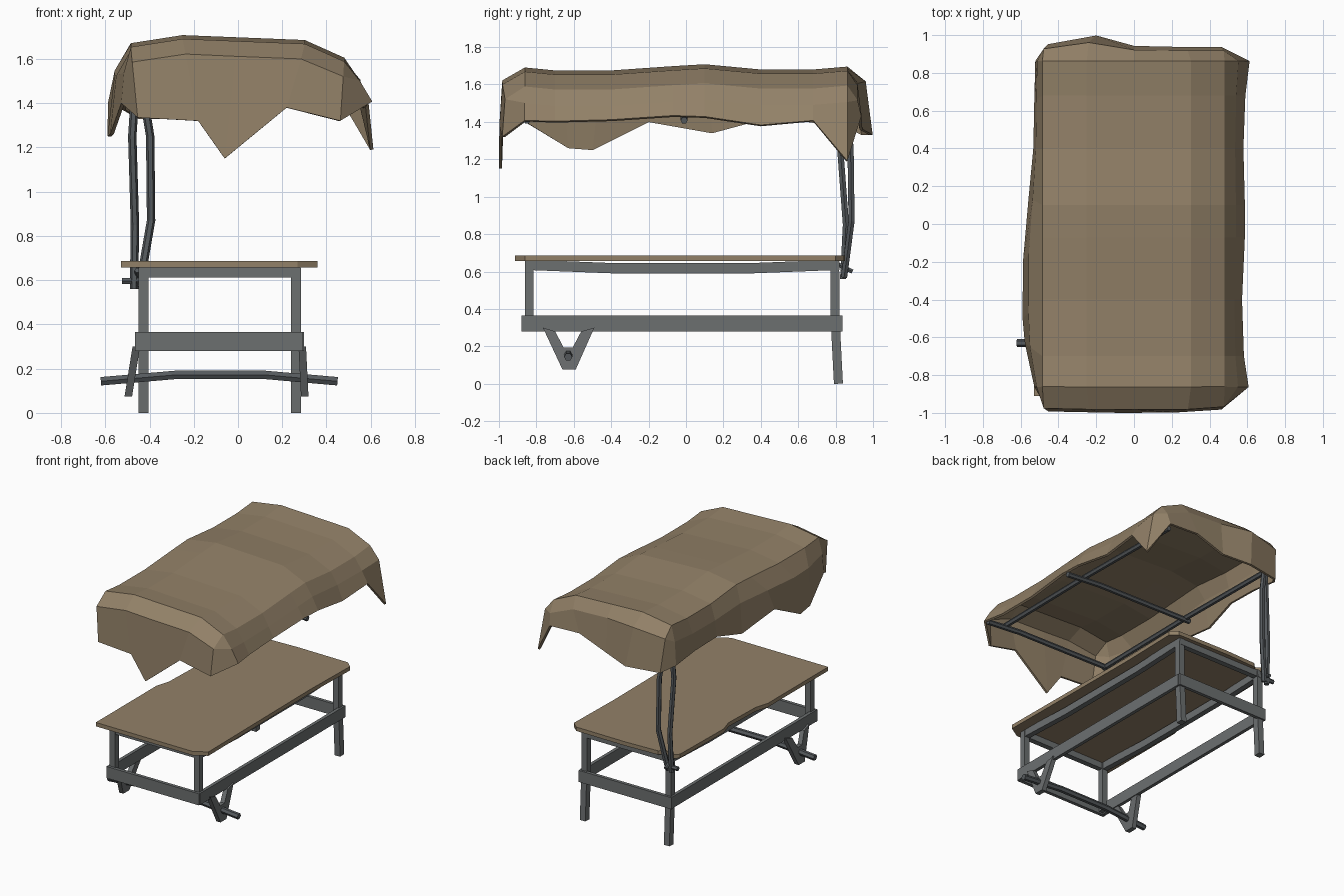
import bpy, bmesh, math
from mathutils import Vector

if "Cube" in bpy.data.objects:
    bpy.data.objects.remove(bpy.data.objects["Cube"])


def material(name, rgb):
    m = bpy.data.materials.new(name)
    m.diffuse_color = (*rgb, 1)
    m.use_nodes = True
    m.node_tree.nodes["Principled BSDF"].inputs["Base Color"].default_value = m.diffuse_color
    return m


CLOTH = material("tan_cloth", (0.29, 0.22, 0.138))
STEEL = material("grey_frame", (0.15, 0.16, 0.163))
DARK = material("dark_rod", (0.092, 0.102, 0.11))


def finish(name, bm, mat):
    bmesh.ops.recalc_face_normals(bm, faces=bm.faces)
    me = bpy.data.meshes.new(name)
    bm.to_mesh(me)
    bm.free()
    me.materials.append(mat)
    ob = bpy.data.objects.new(name, me)
    bpy.context.collection.objects.link(ob)
    return ob


def sweep(name, path, section, mat):
    """Carry a closed 2D section along a 3D path and cap both ends."""
    bm = bmesh.new()
    pts = [Vector(p) for p in path]
    d = (pts[-1] - pts[0]).normalized()
    ref = Vector((0, 1, 0)) if abs(d.z) > 0.8 else Vector((0, 0, 1))
    rings = []
    for i, p in enumerate(pts):
        t = (pts[min(i + 1, len(pts) - 1)] - pts[max(i - 1, 0)]).normalized()
        side = t.cross(ref).normalized()
        up = side.cross(t)
        rings.append([bm.verts.new(p + side * a + up * b) for a, b in section])
    n = len(section)
    for r0, r1 in zip(rings, rings[1:]):
        for k in range(n):
            bm.faces.new((r0[k], r0[(k + 1) % n], r1[(k + 1) % n], r1[k]))
    bm.faces.new(rings[0])
    bm.faces.new(rings[-1])
    return finish(name, bm, mat)


def rect(w, h):
    return [(-w / 2, -h / 2), (w / 2, -h / 2), (w / 2, h / 2), (-w / 2, h / 2)]


def ngon(r, n=6):
    return [(r * math.cos(2 * math.pi * k / n), r * math.sin(2 * math.pi * k / n)) for k in range(n)]


def extrude(name, pts, vec, mat):
    bm = bmesh.new()
    f = bm.faces.new([bm.verts.new(p) for p in pts])
    new = bmesh.ops.extrude_face_region(bm, geom=[f], use_keep_orig=True)["geom"]
    bmesh.ops.translate(bm, verts=[v for v in new if isinstance(v, bmesh.types.BMVert)], vec=vec)
    return finish(name, bm, mat)


# table top with chipped corners and edges
outline = [(-.53, -.91), (.27, -.915), (.36, -.86), (.355, -.3), (.35, .35), (.36, .8),
           (.31, .845), (-.1, .85), (-.36, .84), (-.40, .8), (-.46, .845), (-.51, .8),
           (-.52, .3), (-.49, .2), (-.50, -.1), (-.53, -.2)]
extrude("table_top", [(x, y, .657) for x, y in outline], (0, 0, .029), CLOTH)

# legs, long aprons, side rails and wheel brackets
for side, x in (("left", -.428), ("right", .262)):
    s = -1 if x < 0 else 1
    sweep(side + "_back_leg", [(x, .815, 0), (x, .797, .35), (x, .795, .655)], rect(.045, .048), STEEL)
    sweep(side + "_front_leg", [(x, -.838, .29), (x, -.838, .655)], rect(.045, .045), STEEL)
    sweep(side + "_apron", [(x, -.855, .636), (x, -.4, .618), (x, .36, .618), (x, .82, .636)],
          rect(.04, .055), STEEL)
    sweep(side + "_rail", [(x + s * .024, -.872, .323), (x + s * .024, .822, .323)], rect(.025, .085), STEEL)
    v = [(-.765, .3), (-.66, .075), (-.59, .075), (-.49, .3), (-.56, .28), (-.605, .195),
         (-.655, .195), (-.70, .28)]
    lean = .16 if s < 0 else .05
    extrude(side + "_axle_bracket",
            [(x + s * (.01 + lean * (.33 - z)), y, z) for y, z in v], (s * .034, 0, 0), STEEL)
for end, y, out in (("front", -.84, -1), ("back", .797, 1)):
    sweep(end + "_apron", [(-.44, y, .636), (.28, y, .636)], rect(.04, .05), STEEL)
    sweep(end + "_rail", [(-.465, y + out * .027, .322), (.295, y + out * .027, .322)],
          rect(.025, .086), STEEL)

# bent axle
sweep("axle", [(-.62, -.63, .143), (-.28, -.63, .172), (.12, -.63, .172), (.45, -.63, .143)],
      ngon(.022), DARK)

# canopy poles with their bolts
sweep("outer_pole", [(-.47, .84, .56), (-.466, .855, .85), (-.478, .825, 1.25), (-.465, .83, 1.45)],
      ngon(.019), DARK)
sweep("inner_pole", [(-.445, .845, .57), (-.393, .885, .87), (-.397, .88, 1.25), (-.43, .865, 1.45)],
      ngon(.019), DARK)
sweep("side_bolt", [(-.525, .842, .597), (-.43, .842, .597)], ngon(.016), DARK)
sweep("back_bolt", [(-.455, .80, .645), (-.455, .89, .6)], ngon(.013), DARK)

# canopy rods
for side, x in (("left", -.46), ("right", .42)):
    sweep(side + "_canopy_rod", [(x, -.87, 1.44), (x, 0, 1.45), (x, .87, 1.44)], ngon(.019), DARK)
for name, y in (("front", -.85), ("middle", -.01)):
    sweep(name + "_cross_rod", [(-.5, y, 1.44), (.3, y, 1.43), (.58, y, 1.408)], ngon(.019), DARK)

# canopy cloth: crowned top grid, then a shoulder ring and a ragged hem ring
cols = [(-.48, -.035), (-.25, 0), (0, -.01), (.3, -.022), (.475, -.10)]
rows = [(-.86, 1.683), (-.7, 1.667), (-.4, 1.667), (-.07, 1.69), (.1, 1.70), (.4, 1.672),
        (.68, 1.672), (.86, 1.688)]
nc, nr = len(cols), len(rows)
bm = bmesh.new()
top = [[bm.verts.new((x, y, z + dz)) for x, dz in cols] for y, z in rows]
for j in range(nr - 1):
    for i in range(nc - 1):
        bm.faces.new((top[j][i], top[j][i + 1], top[j + 1][i + 1], top[j + 1][i]))
front = [(-.45, -.985, 1.335), (-.18, -.99, 1.32), (-.06, -.992, 1.15), (.22, -.99, 1.38), (.46, -.975, 1.32)]
right = [(.6, 1.405), (.575, 1.40), (.565, 1.408), (.58, 1.43), (.58, 1.425), (.572, 1.38),
         (.582, 1.405), (.605, 1.19)]
back = [(.46, .93, 1.43), (.22, .93, 1.44), (0, .935, 1.36), (-.2, .99, 1.33), (-.45, .945, 1.33)]
left = [(-.515, .86, 1.37), (-.52, .65, 1.40), (-.525, .4, 1.41), (-.55, .14, 1.34), (-.58, -.2, 1.40),
        (-.582, -.5, 1.25), (-.57, -.63, 1.26), (-.52, -.86, 1.40)]
right = [(x, y, z) for (x, z), (y, _) in zip(right, rows)]
inner = (top[0] + [r[-1] for r in top] + top[-1][::-1] + [r[0] for r in reversed(top)])
edge = front + right + back + left
drop = [.065] * nc + [.085] * nr + [.075] * nc + [.11] * nr
shoulder, hem = [], []
for k, (v, h) in enumerate(zip(inner, edge)):
    h = Vector(h)
    # front and back turn down sharply, the right side slopes evenly
    f = .88 if k < nc else .55 if k < nc + nr else .72 if k < 2 * nc + nr else .7
    p = v.co.lerp(h, f)
    if k < nc or nc + nr <= k < 2 * nc + nr:
        p.x = v.co.x + (h.x - v.co.x) * .2
    p.z = v.co.z - drop[k]
    shoulder.append(bm.verts.new(p))
    hem.append(bm.verts.new(h))
n = len(edge)
for k in range(n):
    m = (k + 1) % n
    if inner[k] is inner[m]:
        bm.faces.new((inner[k], shoulder[k], shoulder[m]))
    else:
        bm.faces.new((inner[k], shoulder[k], shoulder[m], inner[m]))
    bm.faces.new((shoulder[k], hem[k], hem[m], shoulder[m]))
cloth = finish("canopy_cloth", bm, CLOTH)
thick = cloth.modifiers.new("thickness", "SOLIDIFY")
thick.thickness = .016
thick.offset = 0
